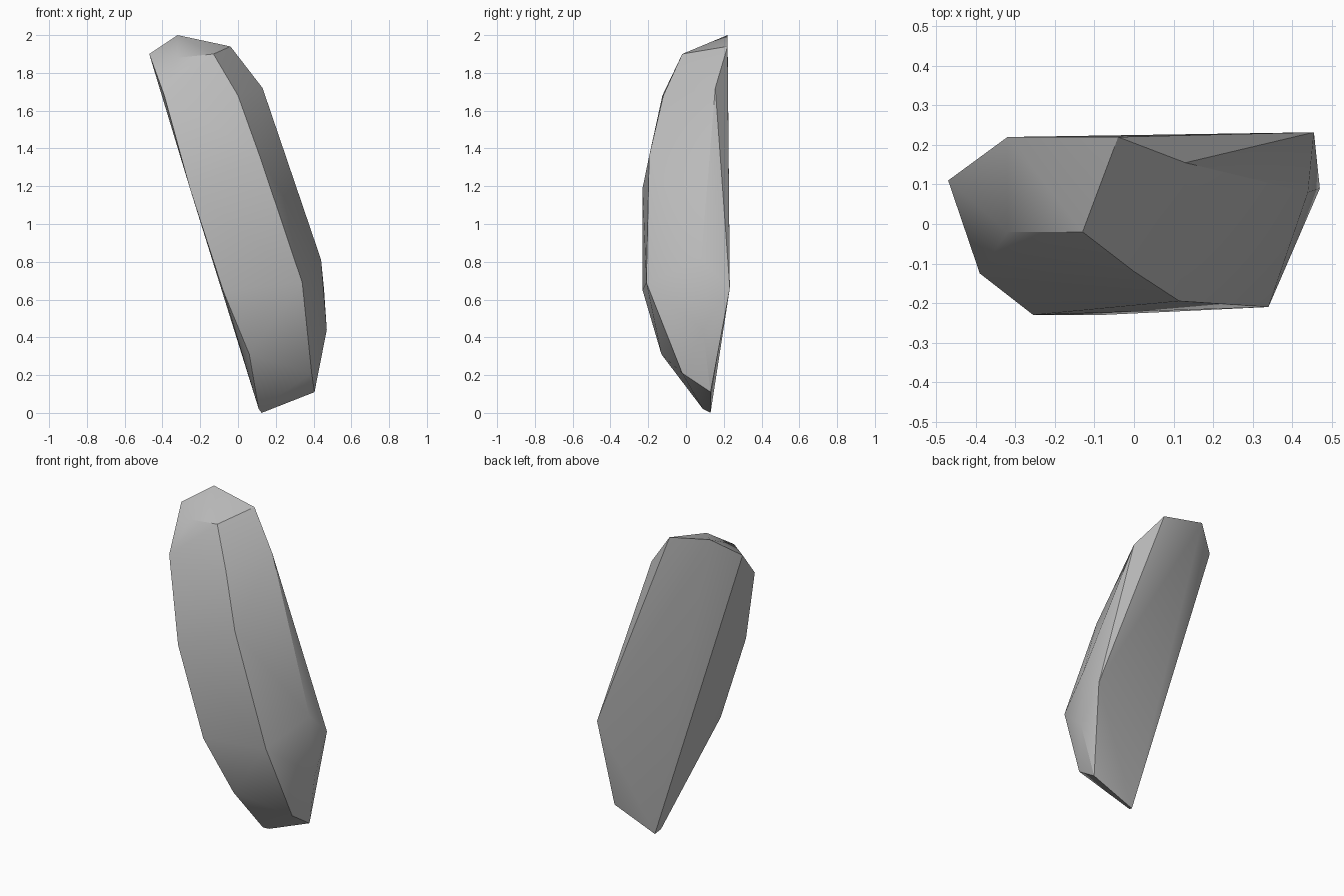
import bpy
import bmesh
import math

old = bpy.data.objects.get("Cube")
if old:
    bpy.data.objects.remove(old, do_unlink=True)

# Grey stone material
stone = bpy.data.materials.new("grey stone")
stone.use_nodes = True
GREY = (0.5, 0.5, 0.5, 1.0)
stone.diffuse_color = GREY
stone.node_tree.nodes["Principled BSDF"].inputs["Base Color"].default_value = GREY

# Corner points of the leaning stone shard
top_cap = [(-.47, .11, 1.9), (-.32, .22, 2), (-.04, .22, 1.94),
           (-.13, -.02, 1.9), (-.32, -.02, 1.88)]
front_ridge = [(0, -.12, 1.68), (.115, -.195, 1.36), (.34, -.21, .69), (.39, -.02, .21)]
left_edge = [(-.39, -.125, 1.68), (-.255, -.23, 1.19), (-.08, -.23, .65), (.06, -.13, .31)]
back_ridge = [(.13, .155, 1.72), (.44, .08, .81), (.455, .232, .66), (.47, .09, .44)]
foot = [(.405, .13, .11), (.125, .13, 0), (.11, .09, .02)]

# Wrap the corners in a faceted skin
bm = bmesh.new()
for corner in top_cap + front_ridge + left_edge + back_ridge + foot:
    bm.verts.new(corner)
bmesh.ops.convex_hull(bm, input=list(bm.verts))
loose = [v for v in bm.verts if not v.link_faces]
bmesh.ops.delete(bm, geom=loose, context='VERTS')
bmesh.ops.recalc_face_normals(bm, faces=list(bm.faces))

mesh = bpy.data.meshes.new("stone_shard")
bm.to_mesh(mesh)
bm.free()
mesh.materials.append(stone)
shard = bpy.data.objects.new("stone_shard", mesh)
bpy.context.collection.objects.link(shard)

# Soft facets with sharp main ridges
bpy.ops.object.select_all(action='DESELECT')
shard.select_set(True)
bpy.context.view_layer.objects.active = shard
bpy.ops.object.shade_smooth_by_angle(angle=math.radians(30))
